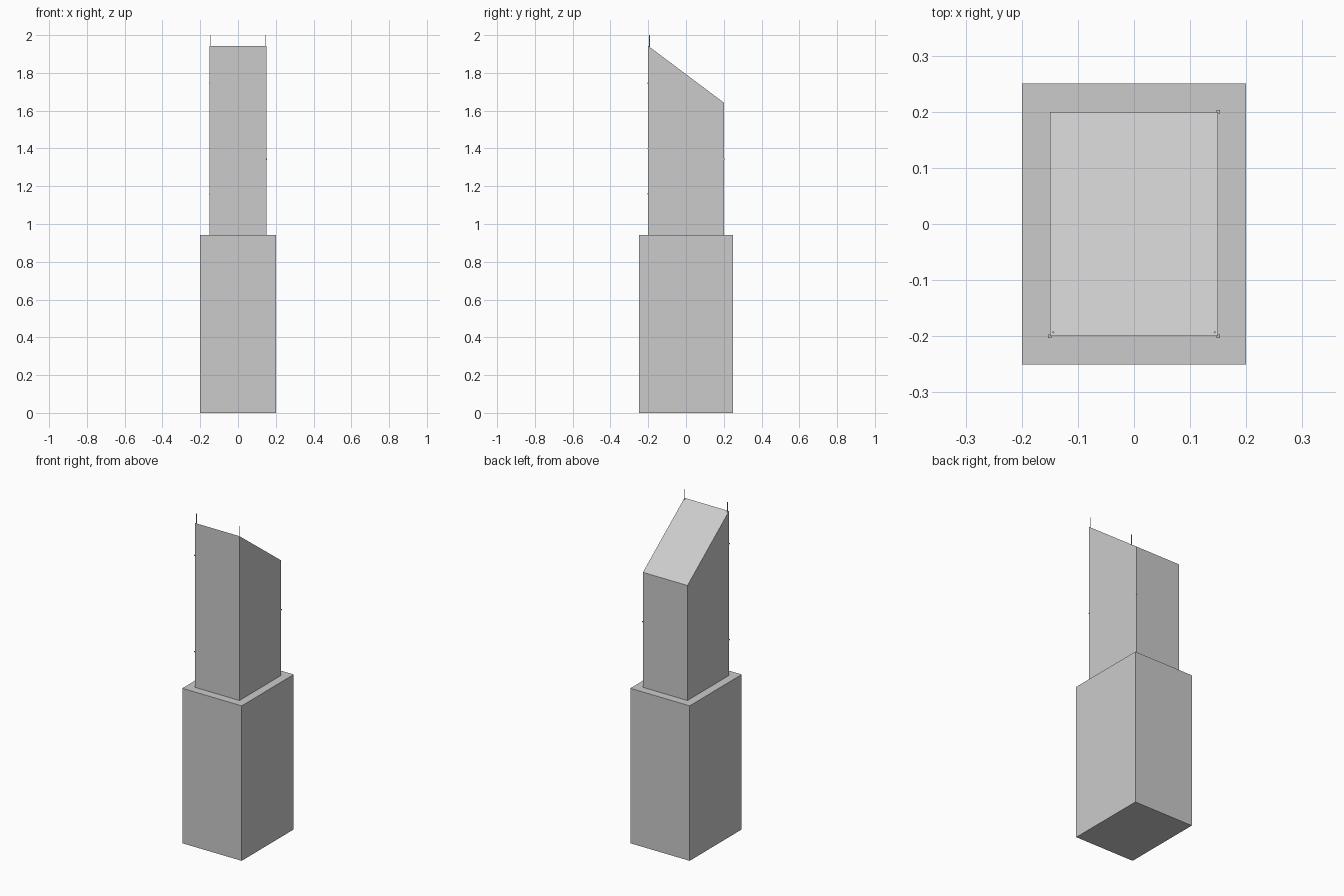
import bpy, bmesh

if "Cube" in bpy.data.objects:
    bpy.data.objects.remove(bpy.data.objects["Cube"])

BASE_TOP = 0.943
ROOF_FRONT = 1.943
ROOF_BACK = 1.643


def add_mesh(name, bm):
    mesh = bpy.data.meshes.new(name)
    bm.to_mesh(mesh)
    bm.free()
    obj = bpy.data.objects.new(name, mesh)
    bpy.context.collection.objects.link(obj)
    return obj


def box(name, size, center):
    bm = bmesh.new()
    bmesh.ops.create_cube(bm, size=1)
    bmesh.ops.scale(bm, vec=size, verts=bm.verts)
    bmesh.ops.translate(bm, vec=center, verts=bm.verts)
    return add_mesh(name, bm)


# Wide lower block
box("lower_block", (0.4, 0.5, BASE_TOP), (0, 0, BASE_TOP / 2))

# Narrower upper tower with a roof sloping down to the back
tower = box("upper_tower", (0.3, 0.4, ROOF_FRONT - BASE_TOP),
            (0, 0, (BASE_TOP + ROOF_FRONT) / 2))
for v in tower.data.vertices:
    if v.co.z > 1.5 and v.co.y > 0:
        v.co.z = ROOF_BACK

# Thin antennas on the two high front corners
for side, x in (("left", -0.144), ("right", 0.144)):
    bm = bmesh.new()
    bmesh.ops.create_cone(bm, cap_ends=True, segments=8,
                          radius1=0.002, radius2=0.002, depth=0.07)
    bmesh.ops.translate(bm, vec=(x, -0.193, 1.965), verts=bm.verts)
    add_mesh(f"antenna_{side}", bm)

# Tiny studs on the tower's vertical edges
studs = [(-0.15, -0.2, 1.745), (-0.15, -0.2, 1.16),
         (0.15, 0.2, 1.343), (0.15, -0.2, 1.4)]
for i, p in enumerate(studs):
    box(f"edge_stud_{i + 1}", (0.006, 0.006, 0.006), p)
